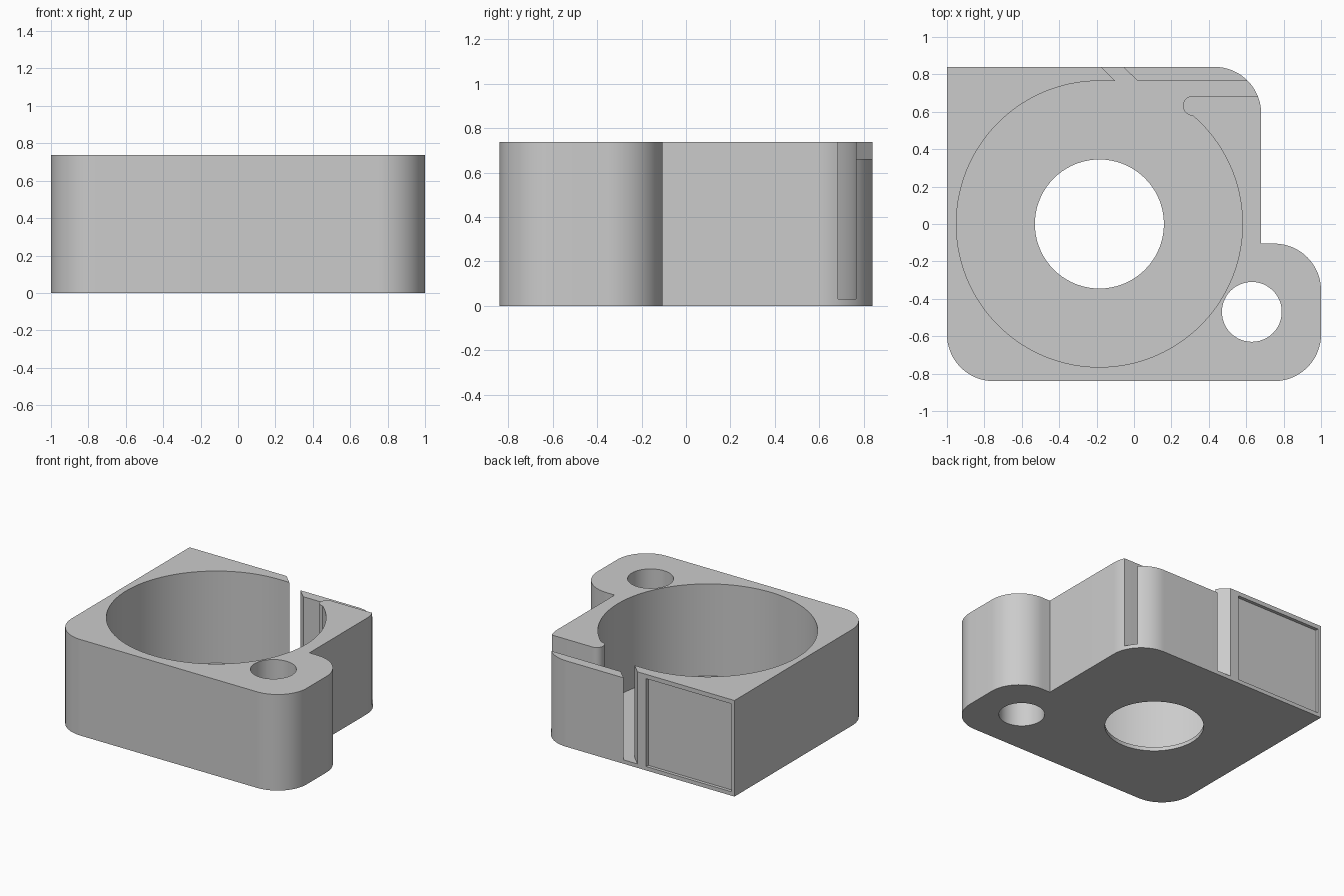
import bpy, bmesh, math

cube = bpy.data.objects.get("Cube")
if cube:
    bpy.data.objects.remove(cube, do_unlink=True)

HEIGHT, FLOOR = 0.738, 0.03
BORE = (-0.185, 0.0)
TOP = HEIGHT + 0.1

grey = bpy.data.materials.new("plain grey")
grey.use_nodes = True
colour = (0.6, 0.6, 0.6, 1)
grey.diffuse_color = colour
grey.node_tree.nodes["Principled BSDF"].inputs["Base Color"].default_value = colour


def arc(centre, radius, start, end, steps=24):
    angles = [math.radians(start + (end - start) * i / steps) for i in range(steps + 1)]
    return [(centre[0] + radius * math.cos(a), centre[1] + radius * math.sin(a)) for a in angles]


def prism(name, outline, z0, z1):
    bm = bmesh.new()
    face = bm.faces.new([bm.verts.new((x, y, z0)) for x, y in outline])
    top = bmesh.ops.extrude_face_region(bm, geom=[face])["geom"]
    bmesh.ops.translate(bm, vec=(0, 0, z1 - z0),
                        verts=[v for v in top if isinstance(v, bmesh.types.BMVert)])
    bmesh.ops.recalc_face_normals(bm, faces=bm.faces)
    mesh = bpy.data.meshes.new(name)
    bm.to_mesh(mesh)
    bm.free()
    mesh.materials.append(grey)
    obj = bpy.data.objects.new(name, mesh)
    bpy.context.collection.objects.link(obj)
    return obj


def rectangle(x0, x1, y0, y1):
    return [(x0, y0), (x1, y0), (x1, y1), (x0, y1)]


# Housing block with rounded corners and a mounting ear
R = 0.25
housing = prism("housing",
                [(-1, 0.84)]
                + arc((-0.75, -0.59), R, 180, 270)
                + arc((0.75, -0.59), R, 270, 360)
                + arc((0.75, -0.355), R, 0, 90)
                + [(0.68, -0.105)]
                + arc((0.43, 0.59), R, 0, 90),
                0, HEIGHT)

# Round chamber with a slanted slit and a side channel past a rounded tongue
chamber = (arc(BORE, 0.765, 49.3, -270, 128)
           + [(-0.1, 0.765), (-0.195, 0.86), (-0.08, 0.86), (0.02, 0.765),
              (0.8, 0.765), (0.8, 0.685)]
           + arc((0.315, 0.632), 0.053, 90, 265, 16))

cutters = [
    prism("chamber_cutter", chamber, FLOOR, TOP),
    prism("floor_hole_cutter", arc(BORE, 0.345, 0, 355, 71), -0.1, TOP),
    prism("ear_hole_cutter", arc((0.63, -0.47), 0.16, 0, 352.5, 47), -0.1, TOP),
    prism("lowered_wall_cutter", rectangle(-0.07, 0.8, 0.75, 0.9), 0.66, TOP),
    prism("back_recess_cutter", rectangle(-0.975, -0.25, 0.815, 0.9), FLOOR, 0.705),
]

# Apply the cuts, then remove the helpers
bpy.context.view_layer.objects.active = housing
for cutter in cutters:
    cutter.hide_render = True
    cut = housing.modifiers.new(cutter.name, "BOOLEAN")
    cut.operation, cut.solver, cut.object = "DIFFERENCE", "EXACT", cutter
    bpy.ops.object.modifier_apply(modifier=cut.name)
    bpy.data.objects.remove(cutter, do_unlink=True)

bpy.ops.object.select_all(action="DESELECT")
housing.select_set(True)
bpy.ops.object.shade_smooth_by_angle(angle=math.radians(30))
